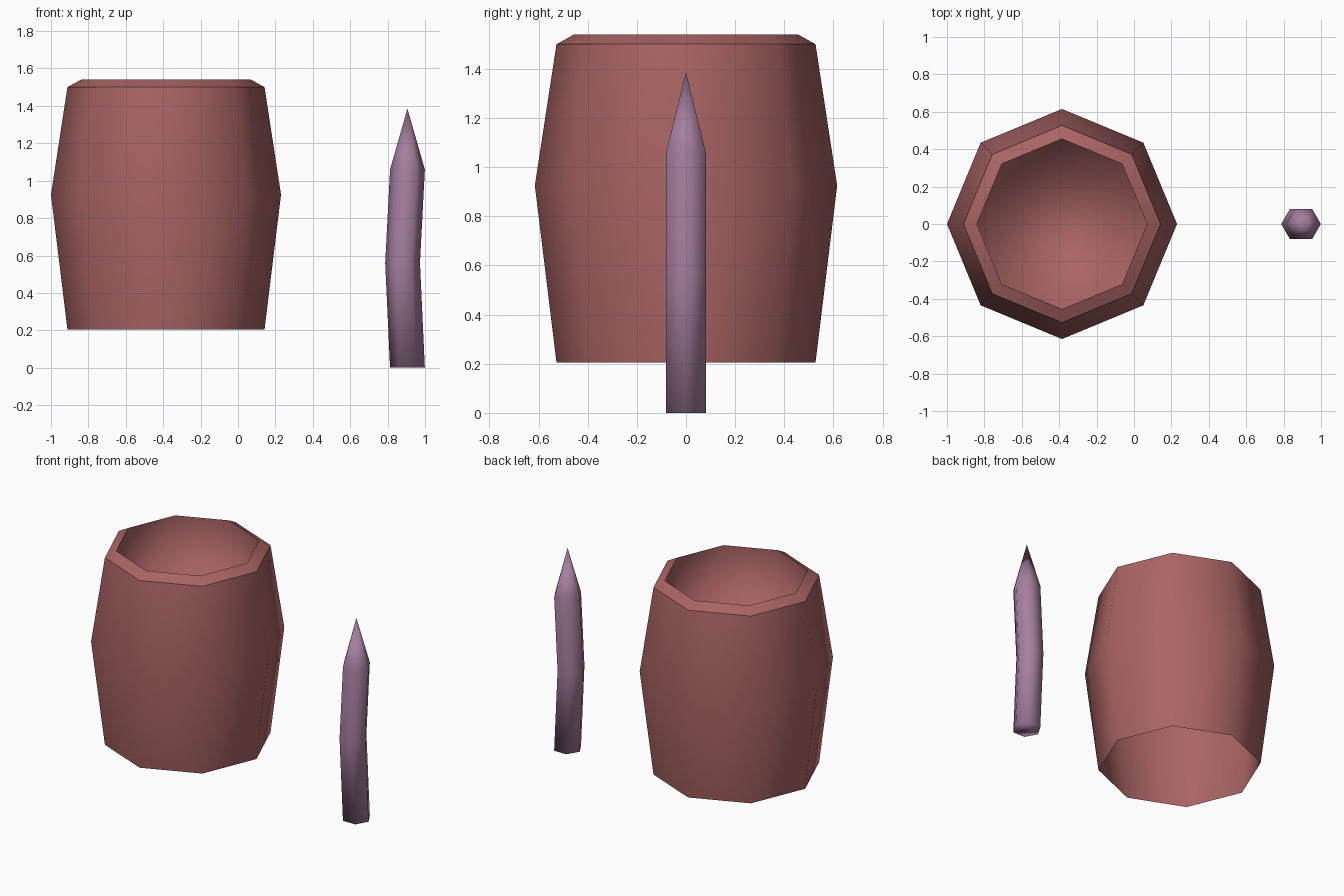
import bpy
import bmesh
from math import cos, sin, tau

cube = bpy.data.objects.get("Cube")
if cube:
    bpy.data.objects.remove(cube, do_unlink=True)


def make_material(name, colour):
    mat = bpy.data.materials.new(name)
    mat.use_nodes = True
    mat.diffuse_color = colour
    mat.node_tree.nodes["Principled BSDF"].inputs["Base Color"].default_value = colour
    return mat


def add_ring(bm, sides, cx, r, z):
    return [bm.verts.new((cx + r * cos(tau * i / sides), r * sin(tau * i / sides), z))
            for i in range(sides)]


def skin(bm, rings):
    for low, high in zip(rings, rings[1:]):
        for i in range(len(low)):
            j = (i + 1) % len(low)
            bm.faces.new((low[i], low[j], high[j], high[i]))


def finish(bm, name, mat):
    for face in bm.faces:
        face.smooth = True
    mesh = bpy.data.meshes.new(name)
    bm.to_mesh(mesh)
    bm.free()
    mesh.materials.append(mat)
    bpy.context.collection.objects.link(bpy.data.objects.new(name, mesh))


clay_red = make_material("clay_red", (0.40, 0.127, 0.127, 1))
dusty_purple = make_material("dusty_purple", (0.38, 0.21, 0.34, 1))

# Bulging barrel: open underneath, sharp bevelled rim, recessed floor on top
bm = bmesh.new()
profile = [(0.527, 0.205), (0.615, 0.925), (0.527, 1.5), (0.455, 1.54), (0.46, 1.14)]
rings = [add_ring(bm, 8, -0.385, r, z) for r, z in profile]
skin(bm, rings)
bm.faces.new(rings[-1])
for ring in rings[2:4]:
    for a, b in zip(ring, ring[1:] + ring[:1]):
        bm.edges.get((a, b)).smooth = False
finish(bm, "barrel", clay_red)

# Slightly bent stake with a pointed tip and a closed foot
bm = bmesh.new()
rings = [add_ring(bm, 6, cx, 0.093, z) for cx, z in ((0.906, 0), (0.88, 0.56), (0.906, 1.06))]
skin(bm, rings)
bm.faces.new(rings[0][::-1])
tip = bm.verts.new((0.906, 0, 1.385))
top = rings[-1]
for a, b in zip(top, top[1:] + top[:1]):
    bm.faces.new((a, b, tip))
finish(bm, "stake", dusty_purple)
